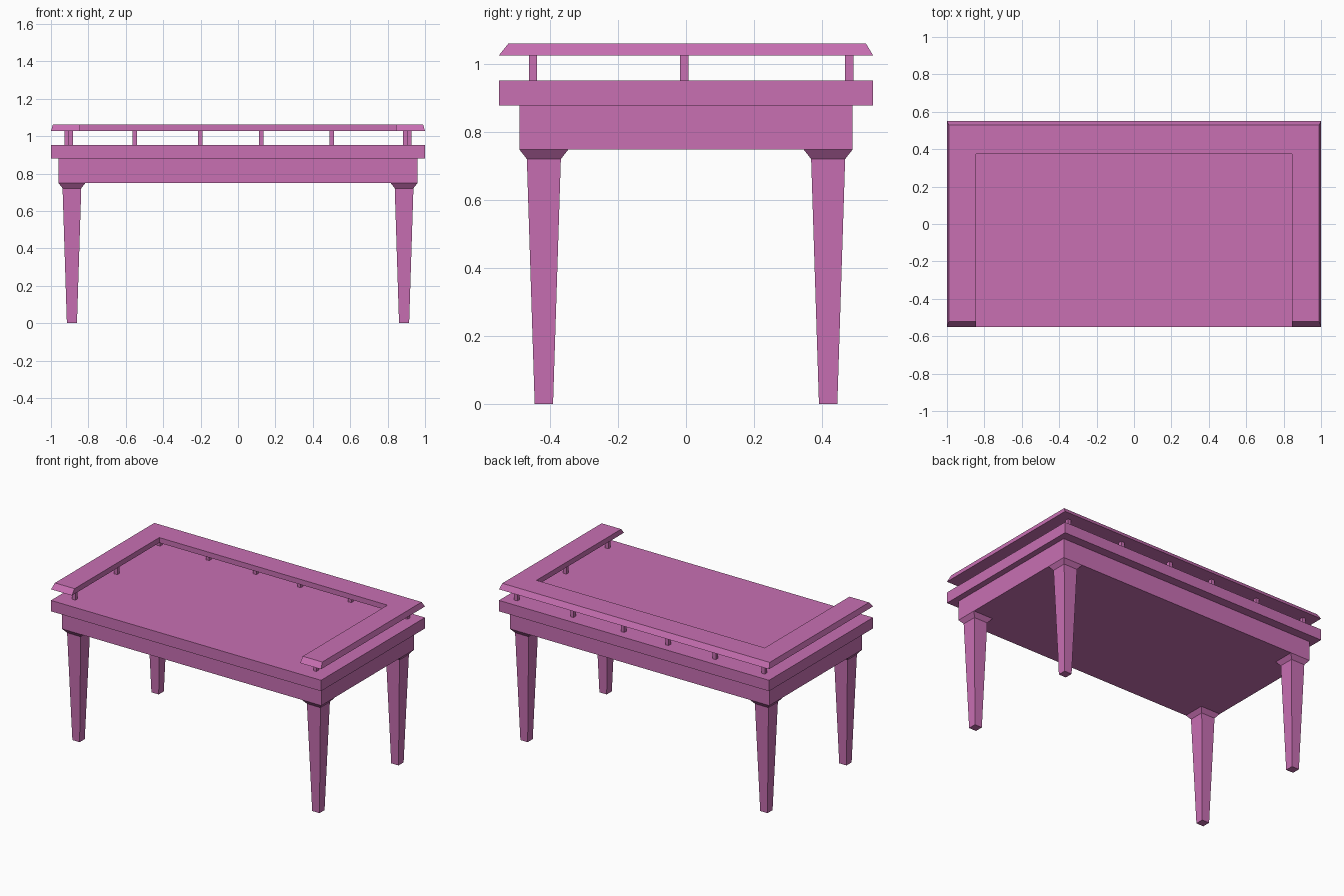
import bpy
import bmesh

if "Cube" in bpy.data.objects:
    bpy.data.objects.remove(bpy.data.objects["Cube"])

mat = bpy.data.materials.new("pink")
mat.diffuse_color = (0.58, 0.16, 0.45, 1)
mat.use_nodes = True
mat.node_tree.nodes["Principled BSDF"].inputs["Base Color"].default_value = mat.diffuse_color


def loft(name, rings):
    """Solid through a stack of (outline, z) rings with matching point counts."""
    bm = bmesh.new()
    loops = [[bm.verts.new((x, y, z)) for x, y in pts] for pts, z in rings]
    n = len(loops[0])
    bm.faces.new(loops[0][::-1])
    bm.faces.new(loops[-1])
    for a, b in zip(loops, loops[1:]):
        for i in range(n):
            j = (i + 1) % n
            bm.faces.new((a[i], a[j], b[j], b[i]))
    bmesh.ops.recalc_face_normals(bm, faces=bm.faces)
    mesh = bpy.data.meshes.new(name)
    bm.to_mesh(mesh)
    bm.free()
    mesh.materials.append(mat)
    ob = bpy.data.objects.new(name, mesh)
    bpy.context.collection.objects.link(ob)
    return ob


def rect(cx, cy, hx, hy):
    return [(cx - hx, cy - hy), (cx + hx, cy - hy), (cx + hx, cy + hy), (cx - hx, cy + hy)]


def box(name, cx, cy, hx, hy, z0, z1):
    r = rect(cx, cy, hx, hy)
    return loft(name, [(r, z0), (r, z1)])


# Table top and apron
box("table_top", 0, 0, 1.0, 0.55, 0.879, 0.952)
box("apron", 0, 0, 0.96, 0.49, 0.749, 0.879)

# Tapered legs with flared collars
for sx, side in ((-1, "left"), (1, "right")):
    for sy, end in ((-1, "front"), (1, "back")):
        x, y = sx * 0.888, sy * 0.418
        loft(f"{end}_{side}_leg", [
            (rect(x, y, 0.027, 0.027), 0),
            (rect(x, y, 0.05, 0.05), 0.721),
            (rect(x, y, 0.072, 0.072), 0.749)])


# U-shaped gallery rail, chamfered on its outer edges, open at the front
def u_outline(ox, front, back):
    ix, iy = 0.845, 0.374
    return [(-ox, front), (-ix, front), (-ix, iy), (ix, iy),
            (ix, front), (ox, front), (ox, back), (-ox, back)]


loft("gallery_rail", [(u_outline(1.0, -0.55, 0.55), 1.026),
                      (u_outline(0.99, -0.522, 0.529), 1.061)])

# Small square posts carrying the rail
posts = [(x, 0.48) for x in (-0.916, -0.553, -0.203, 0.125, 0.5, 0.916)]
posts += [(s * 0.893, y) for s in (-1, 1) for y in (-0.45, -0.005)]
for i, (x, y) in enumerate(posts):
    box(f"rail_post_{i + 1}", x, y, 0.012, 0.012, 0.952, 1.026)
